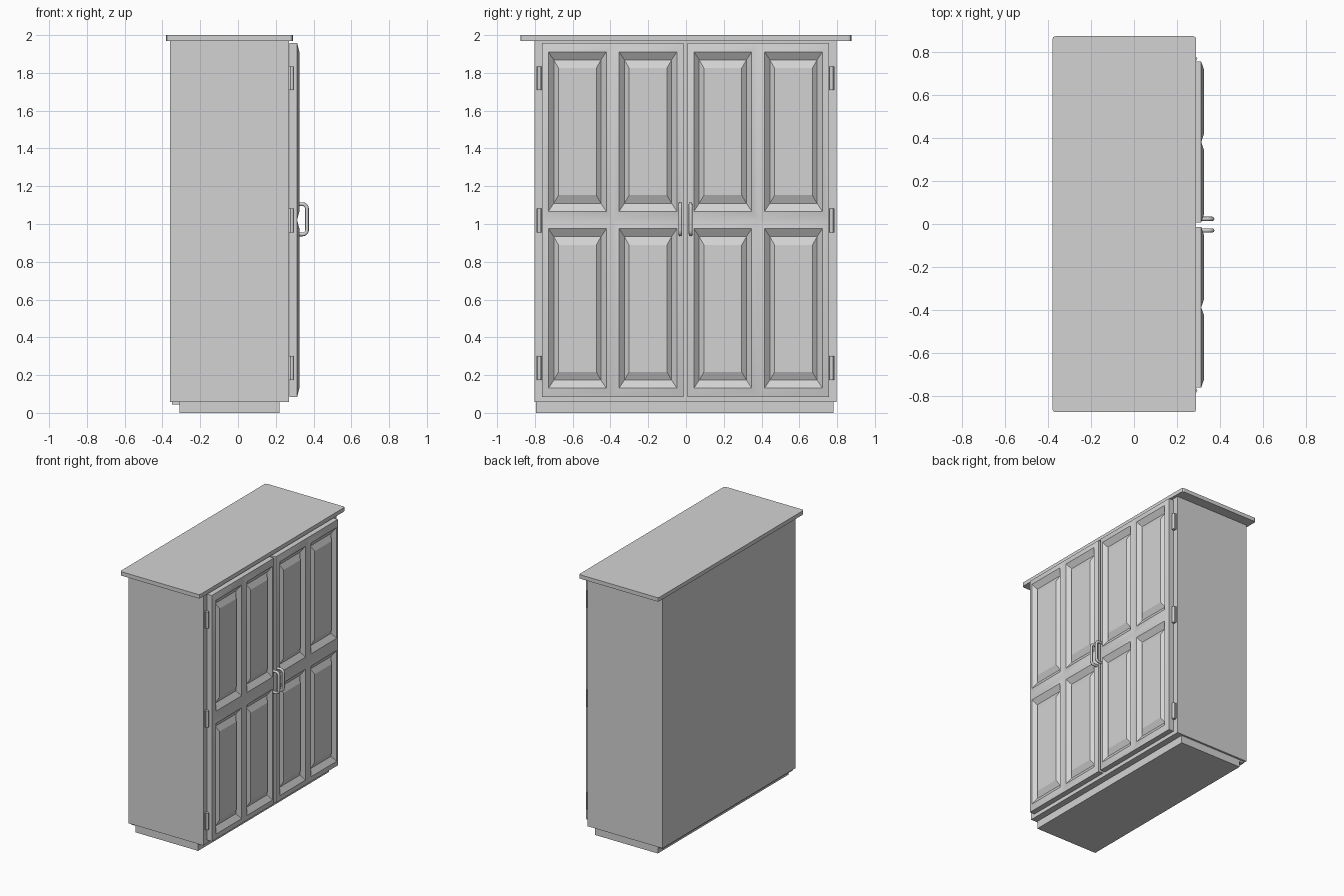
import bpy, bmesh, math
from mathutils import Vector

cube = bpy.data.objects.get("Cube")
if cube:
    bpy.data.objects.remove(cube, do_unlink=True)

grey = bpy.data.materials.new("plain_grey")
grey.use_nodes = True
GREY = (0.65, 0.65, 0.65, 1)
grey.diffuse_color = GREY
grey.node_tree.nodes["Principled BSDF"].inputs["Base Color"].default_value = GREY

MID = -0.003  # y of the gap between the doors


def add_object(name, data):
    data.materials.append(grey)
    obj = bpy.data.objects.new(name, data)
    bpy.context.collection.objects.link(obj)
    return obj


def finish(name, bm):
    bmesh.ops.recalc_face_normals(bm, faces=bm.faces)
    mesh = bpy.data.meshes.new(name)
    bm.to_mesh(mesh)
    bm.free()
    return add_object(name, mesh)


def box(name, x, y, z, corner=0):
    """Box from three (min, max) ranges, with optional cut upright corners."""
    bm = bmesh.new()
    bmesh.ops.create_cube(bm, size=1)
    for v in bm.verts:
        v.co = [r[0] if c < 0 else r[1] for c, r in zip(v.co, (x, y, z))]
    if corner:
        upright = [e for e in bm.edges
                   if abs(e.verts[0].co.z - e.verts[1].co.z) > 0.001]
        bmesh.ops.bevel(bm, geom=upright, offset=corner, segments=2,
                        affect='EDGES', profile=0.5)
    return finish(name, bm)


# Carcass
box("top_board", (-0.38, 0.29), (-0.877, 0.875), (1.97, 2.0), 0.014)
box("cabinet_body", (-0.36, 0.27), (-0.802, 0.797), (0.058, 1.97))
box("plinth", (-0.31, 0.22), (-0.793, 0.782), (0, 0.058))
box("back_lip", (-0.35, -0.31), (-0.785, 0.78), (0.045, 0.058))

# Each ring of a door panel: inset in y, inset in z, depth x
RINGS = [(0, 0, 0.313), (0.034, 0.046, 0.325),
         (0.062, 0.088, 0.298), (0.087, 0.132, 0.318)]


def door(name, y0, y1, z0, z1):
    bm = bmesh.new()
    w, h = (y1 - y0) / 2, (z1 - z0) / 2
    for col in range(2):
        for row in range(2):
            a, b = y0 + col * w, z0 + row * h
            loops = []
            for iy, iz, x in RINGS:
                corners = [(a + iy, b + iz), (a + w - iy, b + iz),
                           (a + w - iy, b + h - iz), (a + iy, b + h - iz)]
                loops.append([bm.verts.new((x, y, z)) for y, z in corners])
            for k, (outer, inner) in enumerate(zip(loops, loops[1:])):
                for i in range(4):
                    j = (i + 1) % 4
                    f = bm.faces.new((outer[i], outer[j], inner[j], inner[i]))
                    f.smooth = k == 0
            bm.faces.new(loops[-1])
    bmesh.ops.remove_doubles(bm, verts=bm.verts, dist=0.0005)
    # Give the panelled front its thickness and back
    rim = [e for e in bm.edges if e.is_boundary]
    new = bmesh.ops.extrude_edge_only(bm, edges=rim)["geom"]
    for g in new:
        if isinstance(g, bmesh.types.BMVert):
            g.co.x = 0.272
        elif isinstance(g, bmesh.types.BMFace):
            g.smooth = False
    bmesh.ops.holes_fill(bm, edges=[e for e in bm.edges if e.is_boundary], sides=0)
    for f in bm.faces:
        if all(v.co.x < 0.28 for v in f.verts):
            f.smooth = False
    return finish(name, bm)


def handle(name, y):
    """Bent round bar with rounded corners."""
    r, out, low, high = 0.022, 0.365, 0.945, 1.105
    path = [(0.312, low)]
    for cz, start in ((low + r, -90), (high - r, 0)):
        for i in range(5):
            t = math.radians(start + i * 22.5)
            path.append((out - r + r * math.cos(t), cz + r * math.sin(t)))
    path.append((0.312, high))
    curve = bpy.data.curves.new(name, 'CURVE')
    curve.dimensions = '3D'
    curve.bevel_depth = 0.01
    curve.bevel_resolution = 2
    curve.use_fill_caps = True
    spline = curve.splines.new('POLY')
    spline.points.add(len(path) - 1)
    for p, (x, z) in zip(spline.points, path):
        p.co = (x, y, z, 1)
    add_object(name, curve)


def hinge(name, y, z, side):
    """Leaf plate on the body with a round barrel beside the door."""
    ys = sorted((y - side * 0.013, y + side * 0.013))
    box(name + "_leaf", (0.268, 0.279), ys, (z - 0.063, z + 0.063))
    bm = bmesh.new()
    bmesh.ops.create_cone(bm, cap_ends=True, segments=12, radius1=0.01,
                          radius2=0.01, depth=0.126)
    bmesh.ops.translate(bm, verts=bm.verts,
                        vec=Vector((0.285, y - side * 0.002, z)))
    for f in bm.faces:
        f.smooth = len(f.verts) == 4
    finish(name + "_barrel", bm)


# Doors, handles and hinges, mirrored about the centre gap
for side, label in ((1, "left"), (-1, "right")):
    ys = sorted((MID + side * 0.011, MID + side * 0.759))
    door(label + "_door", *ys, 0.085, 1.957)
    handle(label + "_handle", MID + side * 0.027)
    for level, z in (("top", 1.772), ("middle", 1.018), ("bottom", 0.238)):
        hinge(f"{label}_{level}_hinge", MID + side * 0.775, z, side)
